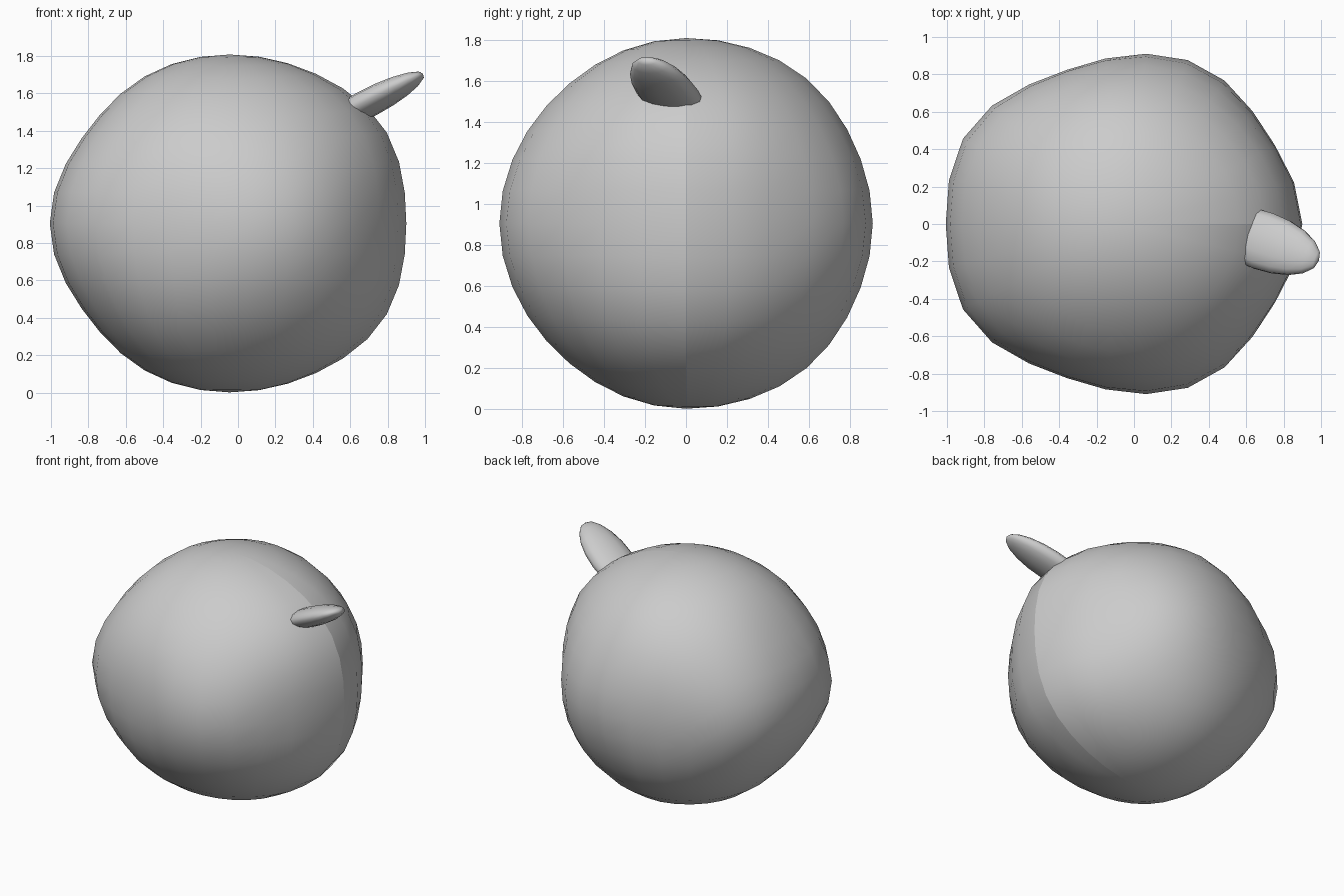
import bpy, bmesh, math
from mathutils import Vector, Matrix

cube = bpy.data.objects.get("Cube")
if cube:
    bpy.data.objects.remove(cube, do_unlink=True)

grey = bpy.data.materials.new("plain_grey")
grey.use_nodes = True
COLOUR = (0.6, 0.6, 0.6, 1)
grey.diffuse_color = COLOUR
grey.node_tree.nodes["Principled BSDF"].inputs["Base Color"].default_value = COLOUR

SEGMENTS, RINGS = 26, 18
CENTRE = Vector((-0.045, 0, 0.905))

# Gentle swellings and hollows: direction, height (mirrored over the sides)
LUMPS = []
for side in (1, -1):
    LUMPS += [
        (Vector((0.84, 0, 0.54 * side)), 0.035),
        (Vector((-0.84, 0, 0.54 * side)), -0.033),
        (Vector((0.87, 0.49 * side, 0)), -0.045),
        (Vector((-0.87, 0.49 * side, 0)), 0.045),
        (Vector((0.4, 0.92 * side, 0)), 0.03),
        (Vector((-0.4, 0.92 * side, 0)), -0.03),
        (Vector((0, 0.65, 0.75 * side)), 0.02),
        (Vector((0, -0.65, 0.75 * side)), -0.015),
    ]


def body_radius(u):
    lumps = sum(h * math.exp(12.8 * (d.dot(u) - 1)) for d, h in LUMPS)
    return 0.903 + 0.05 * u.x ** 2 + lumps


def finish(bm, name):
    mesh = bpy.data.meshes.new(name)
    bm.to_mesh(mesh)
    bm.free()
    mesh.materials.append(grey)
    obj = bpy.data.objects.new(name, mesh)
    bpy.context.collection.objects.link(obj)
    for p in mesh.polygons:
        p.use_smooth = True
    return obj


# Body: lumpy ball with an open seam down its left side
bm = bmesh.new()
grid = []
for i in range(RINGS + 1):
    lat = math.pi * (i / RINGS - 0.5)
    row = []
    for j in range(SEGMENTS + 1):
        if i in (0, RINGS) and j:
            row.append(row[0])
            continue
        a = math.tau * j / SEGMENTS
        u = Vector((math.cos(lat) * math.cos(a), math.cos(lat) * math.sin(a), math.sin(lat)))
        row.append(bm.verts.new(CENTRE + u * body_radius(u)))
    grid.append(row)
for low, high in zip(grid, grid[1:]):
    for j in range(SEGMENTS):
        ring = [low[j], low[j + 1], high[j + 1], high[j]]
        bm.faces.new(list(dict.fromkeys(ring)))
finish(bm, "body")

# Stem: flattened ellipsoid leaning out of the upper left
along = Vector((0.84, -0.3, 0.45)).normalized()
across = Vector((0.33, 0.94, -0.05))
across = (across - along * across.dot(along)).normalized()
thick = along.cross(across)
frame = Matrix((across, thick, along)).transposed().to_4x4()
bm = bmesh.new()
bmesh.ops.create_uvsphere(bm, u_segments=14, v_segments=10, radius=1)
bmesh.ops.transform(bm, verts=bm.verts, matrix=Matrix.Translation((0.69, -0.09, 1.545))
                    @ frame @ Matrix.Diagonal((0.16, 0.072, 0.355, 1)))
finish(bm, "stem")
